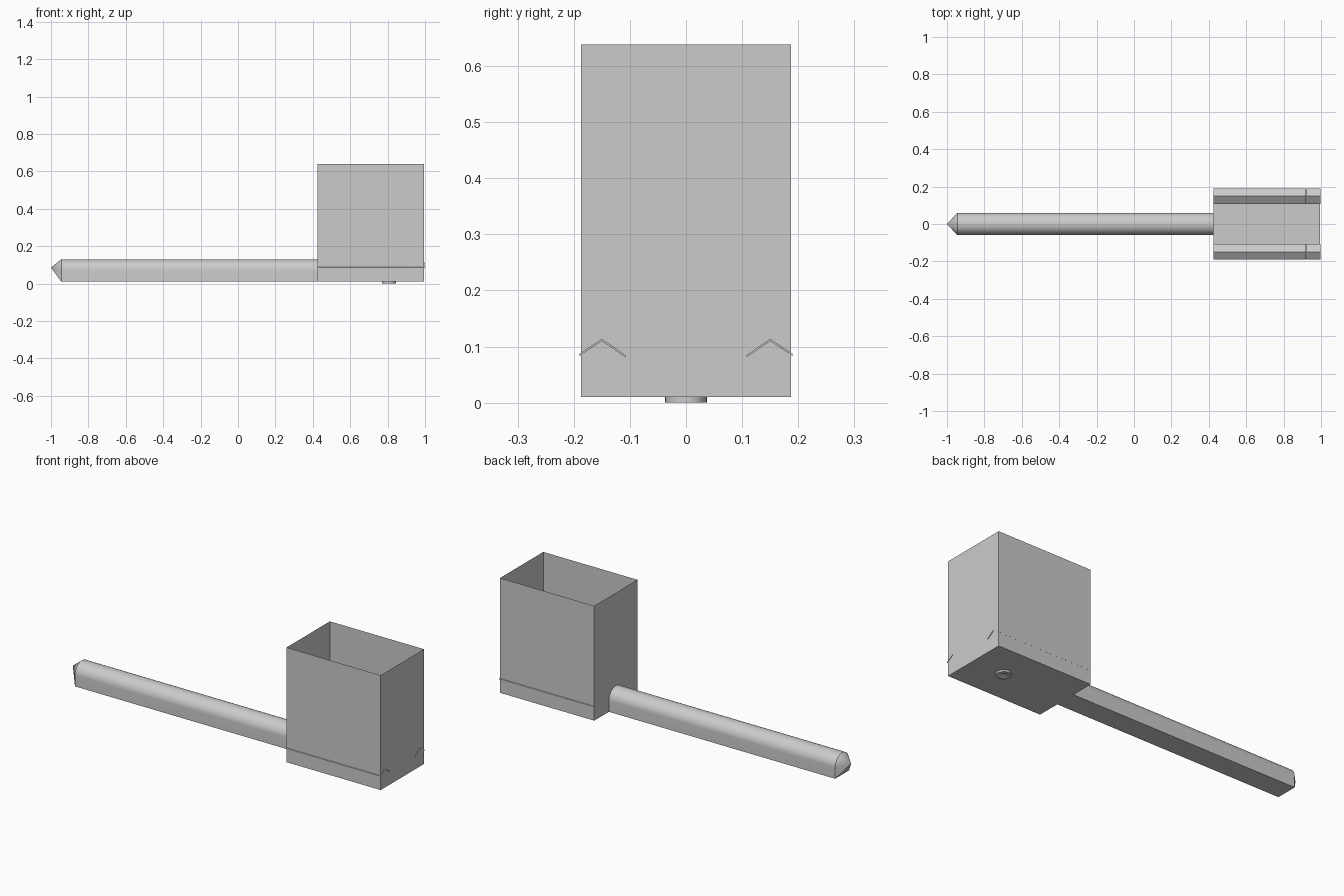
import bpy, bmesh, math

if "Cube" in bpy.data.objects:
    bpy.data.objects.remove(bpy.data.objects["Cube"])

grey = bpy.data.materials.new("light grey")
grey.diffuse_color = (0.6, 0.6, 0.6, 1)
grey.use_nodes = True
grey.node_tree.nodes["Principled BSDF"].inputs["Base Color"].default_value = grey.diffuse_color


def make(name, verts, faces, smooth=False):
    me = bpy.data.meshes.new(name)
    me.from_pydata(verts, [], faces)
    bm = bmesh.new()
    bm.from_mesh(me)
    bmesh.ops.recalc_face_normals(bm, faces=bm.faces)
    bm.to_mesh(me)
    bm.free()
    me.materials.append(grey)
    ob = bpy.data.objects.new(name, me)
    bpy.context.collection.objects.link(ob)
    if smooth:
        bpy.context.view_layer.objects.active = ob
        ob.select_set(True)
        bpy.ops.object.shade_smooth_by_angle(angle=math.radians(35))
        ob.select_set(False)
    return ob


def extrude_x(name, section, x0, x1):
    """Solid prism: a closed (y, z) section swept along x."""
    n = len(section)
    verts = [(x, y, z) for x in (x0, x1) for y, z in section]
    faces = [(i, (i + 1) % n, n + (i + 1) % n, n + i) for i in range(n)]
    faces += [tuple(range(n)), tuple(range(n, 2 * n))]
    return make(name, verts, faces)


# Open-topped box made of thin sheet
X0, X1, Y, Z0, Z1 = 0.425, 0.995, 0.187, 0.01, 0.638
corners = [(X0, -Y), (X1, -Y), (X1, Y), (X0, Y)]
make("open_box", [(x, y, z) for z in (Z0, Z1) for x, y in corners],
     [(3, 2, 1, 0)] + [(i, (i + 1) % 4, 4 + (i + 1) % 4, 4 + i) for i in range(4)])

# Handle: flat underneath, round on top, pointed at the far end
R, CZ, N = 0.06, 0.07, 24
arch = [(-R, 0.01)]
arch += [(-R * math.cos(math.pi * i / N), CZ + R * math.sin(math.pi * i / N)) for i in range(N + 1)]
arch += [(R, 0.01)]
n = len(arch)
verts = [(x, y, z) for x in (-0.945, X0) for y, z in arch] + [(-1, 0, 0.085)]
faces = []
for i in range(n):
    j = (i + 1) % n
    faces += [(i, j, n + j, n + i), (i, j, 2 * n)]
faces.append(tuple(range(n, 2 * n)))
make("handle", verts, faces, smooth=True)

# Folded strips along both long walls, each in four lengths
T = 0.004
fold = [(0.108, 0.081), (0.15, 0.110), (0.190, 0.083),
        (0.190, 0.083 + T), (0.15, 0.110 + T), (0.108, 0.081 + T)]
cuts = [X0, 0.585, 0.67, 0.92, 0.998]
for side, label in ((1, "back"), (-1, "front")):
    for k in range(4):
        extrude_x(f"{label}_strip_{k + 1}", [(side * y, z) for y, z in fold],
                  cuts[k] + (0.0015 if k else 0), cuts[k + 1])

# Round pin through the floor
prof = [(0.012, 0.004), (0.018, 0.0), (0.037, 0.0), (0.037, 0.010),
        (0.024, 0.010), (0.024, 0.014), (0.012, 0.014)]
S, P = 32, len(prof)
verts = [(0.807 + r * math.cos(2 * math.pi * s / S), r * math.sin(2 * math.pi * s / S), z)
         for s in range(S) for r, z in prof]
faces = [(s * P + p, s * P + p + 1, (s + 1) % S * P + p + 1, (s + 1) % S * P + p)
         for s in range(S) for p in range(P - 1)]
faces += [tuple(s * P for s in range(S)), tuple(s * P + P - 1 for s in range(S))]
make("floor_pin", verts, faces, smooth=True)
